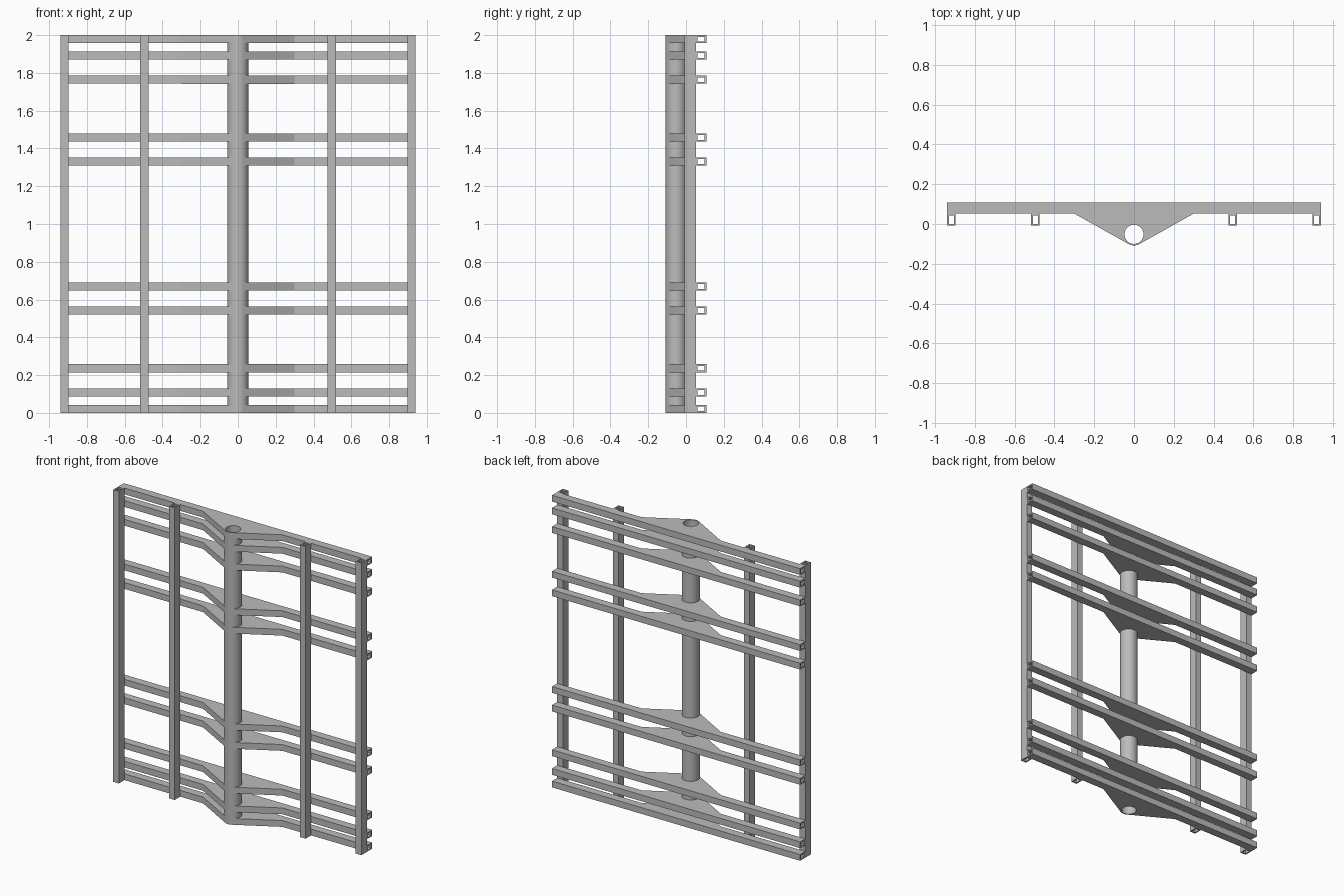
import bpy, bmesh
from math import cos, sin, atan2, acos, hypot, radians, tau
from mathutils import Matrix

if "Cube" in bpy.data.objects:
    bpy.data.objects.remove(bpy.data.objects["Cube"])

# Single painted steel colour
steel = bpy.data.materials.new("grey steel")
steel.use_nodes = True
GREY = (0.5, 0.5, 0.5, 1)
steel.diffuse_color = GREY
steel.node_tree.nodes["Principled BSDF"].inputs["Base Color"].default_value = GREY

HEIGHT, HALF_WIDTH = 2.0, 0.94
TUBE, WALL = 0.043, 0.009            # square tube width and wall
BACK, MID, FRONT = 0.108, 0.052, -0.008
PIPE_Y, PIPE_R, BORE_R, SIDES = -0.052, 0.056, 0.048, 48


def finish(name, bm):
    bmesh.ops.recalc_face_normals(bm, faces=bm.faces)
    mesh = bpy.data.meshes.new(name)
    bm.to_mesh(mesh)
    bm.free()
    mesh.materials.append(steel)
    obj = bpy.data.objects.new(name, mesh)
    bpy.context.collection.objects.link(obj)
    return obj


def hollow(name, outer, inner, length, matrix):
    """Open-ended tube made from two matching loops, running along z."""
    bm = bmesh.new()
    rings = [[bm.verts.new((x, y, z)) for x, y in loop]
             for loop, z in ((outer, 0), (outer, length), (inner, length), (inner, 0))]
    n = len(outer)
    for k, ring in enumerate(rings):
        nxt = rings[(k + 1) % 4]
        for i in range(n):
            j = (i + 1) % n
            bm.faces.new((ring[i], ring[j], nxt[j], nxt[i]))
    bm.transform(matrix)
    return finish(name, bm)


def rect(w, d):
    return [(-w / 2, -d / 2), (w / 2, -d / 2), (w / 2, d / 2), (-w / 2, d / 2)]


def circle(r):
    return [(r * cos(tau * i / SIDES), r * sin(tau * i / SIDES)) for i in range(SIDES)]


def box_tube(name, w, d, length, matrix):
    return hollow(name, rect(w, d), rect(w - 2 * WALL, d - 2 * WALL), length, matrix)


# Upright tubes along the front, mirrored left and right
for side, sign in (("left", 1), ("right", -1)):
    for part, x in (("outer", HALF_WIDTH - TUBE / 2), ("inner", 0.496)):
        place = Matrix.Translation((sign * x, (FRONT + MID) / 2, 0))
        box_tube(f"{part}_upright_{side}", TUBE, MID - FRONT, HEIGHT, place)

# Round central pipe
pipe = hollow("central_pipe", circle(PIPE_R), circle(BORE_R), HEIGHT,
              Matrix.Translation((0, PIPE_Y, 0)))
bpy.context.view_layer.objects.active = pipe
pipe.select_set(True)
bpy.ops.object.shade_smooth_by_angle(angle=radians(30))

# Gusset outline: straight arms tangent to the pipe, wrapping round its back
REACH = 0.3
dx, dy = REACH, MID - PIPE_Y
start = atan2(dy, dx) - acos(PIPE_R / hypot(dx, dy))
end = tau / 2 - start
STEPS = 32
arc = [start + (end - start) * i / STEPS for i in range(STEPS + 1)]
outline = [(PIPE_R * cos(a), PIPE_Y + PIPE_R * sin(a)) for a in arc]
outline += [(-REACH, MID), (REACH, MID)]


def gusset(name, z):
    bm = bmesh.new()
    base = bm.faces.new([bm.verts.new((x, y, z - TUBE / 2)) for x, y in outline])
    top = bmesh.ops.extrude_face_region(bm, geom=[base])["geom"]
    bmesh.ops.translate(bm, vec=(0, 0, TUBE),
                        verts=[v for v in top if isinstance(v, bmesh.types.BMVert)])
    return finish(name, bm)


# Cross rails with their gussets, symmetric about mid height
lower = [TUBE / 2, 0.108, 0.236, 0.542, 0.669]
levels = lower + [HEIGHT - z for z in reversed(lower)]
along_x = Matrix.Rotation(tau / 4, 4, "Y")
for i, z in enumerate(levels, 1):
    place = Matrix.Translation((-HALF_WIDTH, (MID + BACK) / 2, z)) @ along_x
    box_tube(f"cross_rail_{i}", TUBE, BACK - MID, HALF_WIDTH * 2, place)
    gusset(f"gusset_{i}", z)
